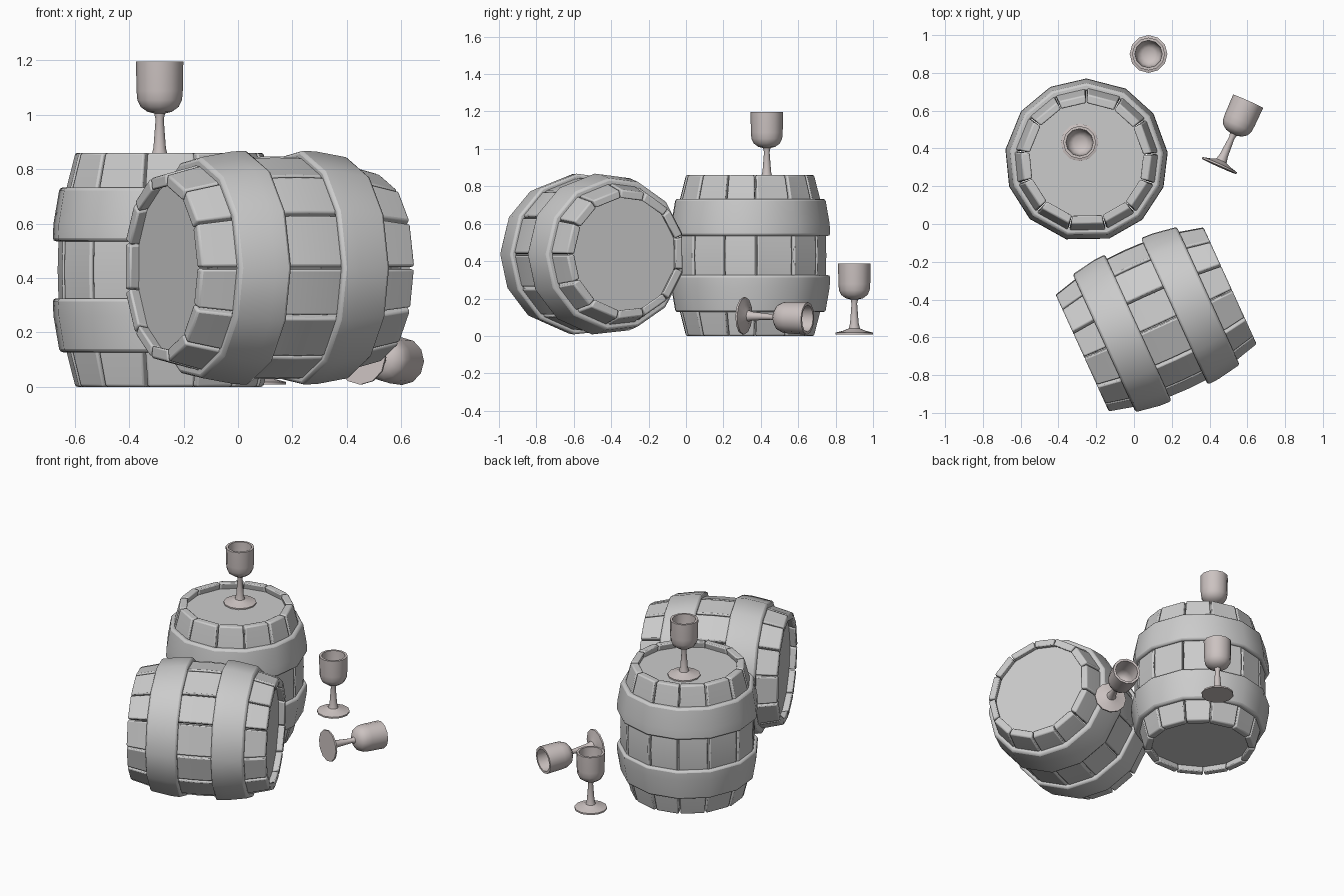
import bpy, bmesh, math, random
from mathutils import Matrix, Vector

if "Cube" in bpy.data.objects:
    bpy.data.objects.remove(bpy.data.objects["Cube"])

STAVES = 13
random.seed(4)
# slightly uneven stave widths, shared by staves and hoops
ANGLES = [(i + (random.uniform(-0.1, 0.1) if i else 0)) * math.tau / STAVES
          for i in range(STAVES)]
# barrel profile: height from the middle, stave corner radius
PROFILE = [(-0.43, 0.346), (-0.29, 0.382), (-0.14, 0.408), (0, 0.412),
           (0.14, 0.408), (0.29, 0.382), (0.43, 0.346)]


def polar(r, a, z):
    return Vector((r * math.cos(a), r * math.sin(a), z))


def loft(bm, sections, closed=False):
    """Join equal-length closed cross-sections with quads."""
    rings = [[bm.verts.new(p) for p in s] for s in sections]
    n = len(rings[0])
    pairs = list(zip(rings, rings[1:] + rings[:1])) if closed else list(zip(rings, rings[1:]))
    for a, b in pairs:
        for i in range(n):
            j = (i + 1) % n
            bm.faces.new((a[i], a[j], b[j], b[i]))
    if not closed:
        bm.faces.new(rings[0][::-1])
        bm.faces.new(rings[-1])


def finish(bm, name, matrix, bevel=0, segments=2, smooth=30, material=None):
    bmesh.ops.recalc_face_normals(bm, faces=bm.faces)
    mesh = bpy.data.meshes.new(name)
    bm.to_mesh(mesh)
    bm.free()
    obj = bpy.data.objects.new(name, mesh)
    bpy.context.collection.objects.link(obj)
    obj.matrix_world = matrix
    if material:
        mesh.materials.append(material)
    if bevel:
        mod = obj.modifiers.new("soft_edges", 'BEVEL')
        mod.width = bevel
        mod.segments = segments
        mod.limit_method = 'ANGLE'
        mod.angle_limit = math.radians(45)
    bpy.ops.object.select_all(action='DESELECT')
    obj.select_set(True)
    bpy.context.view_layer.objects.active = obj
    bpy.ops.object.shade_smooth_by_angle(angle=math.radians(smooth))
    return obj


def barrel(name, matrix):
    # staves with a narrow open groove between neighbours
    bm = bmesh.new()
    for i, a0 in enumerate(ANGLES):
        a1 = ANGLES[(i + 1) % STAVES] + (math.tau if i == STAVES - 1 else 0)
        lift = random.uniform(-0.003, 0.003)
        sections = []
        for z, r in PROFILE:
            g = 0.006 / r
            sections.append([polar(r - 0.045, a0 + 0.002, z),
                             polar(r + lift, a0 + g, z),
                             polar(r + lift, a1 - g, z),
                             polar(r - 0.045, a1 - 0.002, z)])
        loft(bm, sections)
    finish(bm, name + "_staves", matrix, 0.008, 2)

    # two broad hoops
    for label, s in (("upper", 1), ("lower", -1)):
        bm = bmesh.new()
        profile = [(0.395, 0.105), (0.433, 0.105), (0.430, 0.17),
                   (0.407, 0.303), (0.365, 0.303)]
        loft(bm, [[polar(r, a, s * z) for r, z in profile] for a in ANGLES], True)
        finish(bm, f"{name}_{label}_hoop", matrix, 0.012, 2, 42)

        # recessed head
        bm = bmesh.new()
        bmesh.ops.create_cone(bm, cap_ends=True, segments=26, radius1=0.312,
                              radius2=0.312, depth=0.04,
                              matrix=Matrix.Translation((0, 0, s * 0.37)))
        finish(bm, f"{name}_{label}_head", matrix)


def goblet(name, matrix, material):
    # foot, stem, bowl and hollow as one lathed outline
    outline = [(0.100, 0.0), (0.100, 0.010), (0.060, 0.020), (0.030, 0.032),
               (0.023, 0.06), (0.015, 0.165), (0.020, 0.187), (0.045, 0.193),
               (0.070, 0.211), (0.082, 0.236), (0.085, 0.27), (0.087, 0.378),
               (0.072, 0.378), (0.068, 0.27), (0.060, 0.235), (0.035, 0.217)]
    bm = bmesh.new()
    loft(bm, [[polar(r, k * math.tau / 12, z) for k in range(12)] for r, z in outline])
    finish(bm, name, matrix, 0, 2, 50, material)


# barrels
barrel("upright_barrel", Matrix.Translation((-0.252, 0.338, 0.43))
       @ Matrix.Rotation(math.radians(90), 4, 'Z'))
barrel("lying_barrel", Matrix.Translation((0.115, -0.50, 0.437))
       @ Matrix.Rotation(math.radians(24.5), 4, 'Z')
       @ Matrix.Rotation(math.radians(90), 4, 'Y')
       @ Matrix.Rotation(math.radians(-90), 4, 'Z'))

# goblets
pewter = bpy.data.materials.new("warm_pewter")
pewter.diffuse_color = (0.60, 0.54, 0.53, 1)
pewter.use_nodes = True
pewter.node_tree.nodes["Principled BSDF"].inputs["Base Color"].default_value = pewter.diffuse_color
goblet("goblet_on_barrel", Matrix.Translation((-0.288, 0.432, 0.818)), pewter)
goblet("standing_goblet", Matrix.Translation((0.077, 0.9, 0.008)), pewter)
axis = Vector((0.15, 0.335, -0.014))
goblet("fallen_goblet", Matrix.Translation((0.45, 0.305, 0.108))
       @ axis.to_track_quat('Z', 'Y').to_matrix().to_4x4(), pewter)
